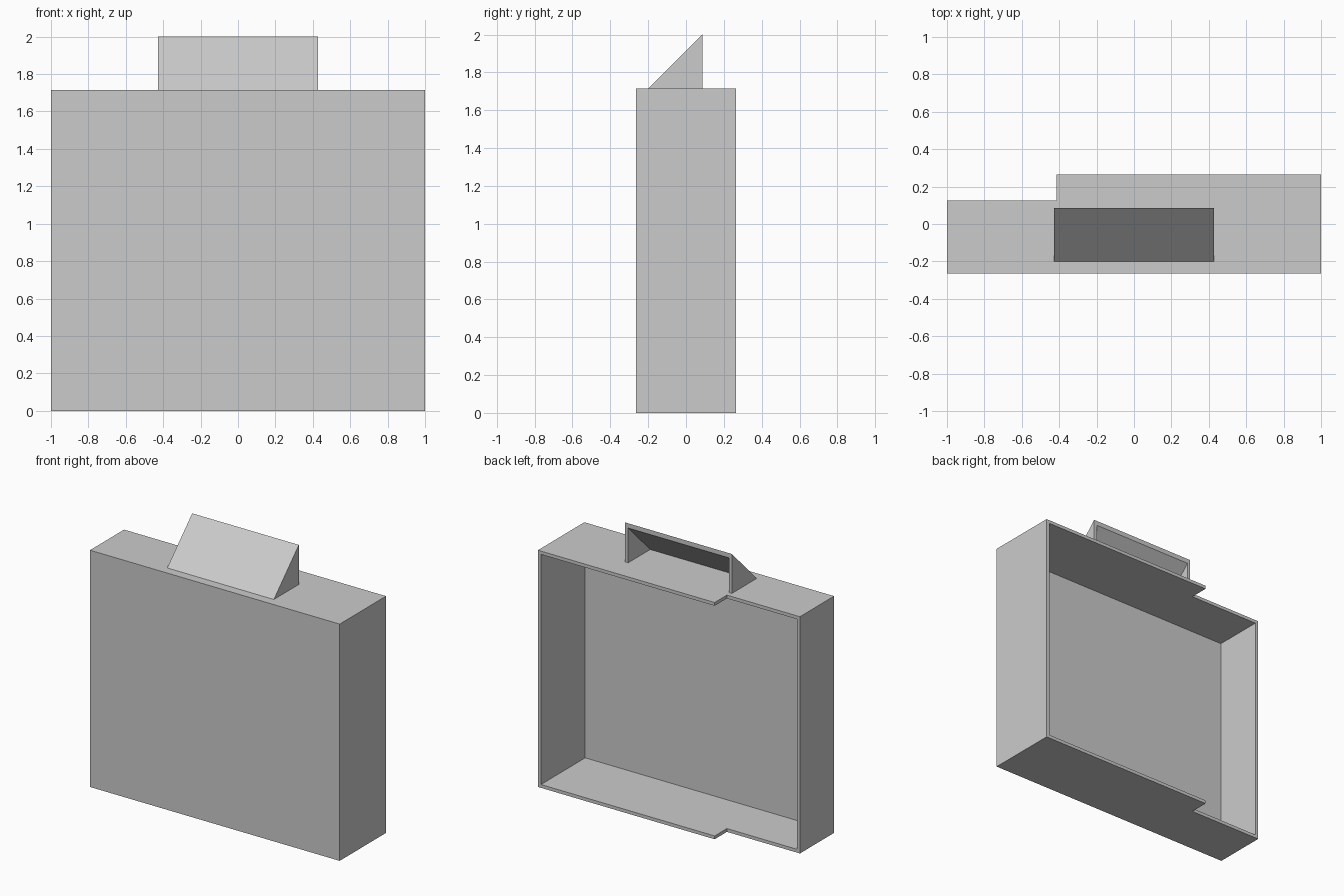
import bpy
import bmesh

cube = bpy.data.objects.get("Cube")
if cube:
    bpy.data.objects.remove(cube, do_unlink=True)

grey = bpy.data.materials.new("plain grey")
grey.use_nodes = True
tone = (0.6, 0.6, 0.6, 1)
grey.diffuse_color = tone
grey.node_tree.nodes["Principled BSDF"].inputs["Base Color"].default_value = tone

WALL = 0.024
HEIGHT = 1.714
FRONT, BACK, STEP = -0.265, 0.265, 0.125


def prism(name, profile, axis, start, end):
    """Extrude a closed 2D profile along x (profile y,z) or z (profile x,y)."""
    def place(p, d):
        return (d, *p) if axis == "x" else (*p, d)
    bm = bmesh.new()
    face = bm.faces.new([bm.verts.new(place(p, start)) for p in profile])
    top = bmesh.ops.extrude_face_region(bm, geom=[face])
    for v in top["geom"]:
        if isinstance(v, bmesh.types.BMVert):
            v.co["xyz".index(axis)] = end
    bmesh.ops.recalc_face_normals(bm, faces=bm.faces)
    mesh = bpy.data.meshes.new(name)
    bm.to_mesh(mesh)
    bm.free()
    mesh.materials.append(grey)
    obj = bpy.data.objects.new(name, mesh)
    bpy.context.collection.objects.link(obj)
    return obj


def hollow(obj, cutter):
    cutter.hide_render = True
    cutter.hide_set(True)
    cutter.display_type = "WIRE"
    mod = obj.modifiers.new("hollow", "BOOLEAN")
    mod.operation = "DIFFERENCE"
    mod.solver = "EXACT"
    mod.object = cutter
    # Bake the cut and drop the cutter
    bpy.context.view_layer.update()
    deps = bpy.context.evaluated_depsgraph_get()
    mesh = bpy.data.meshes.new_from_object(obj.evaluated_get(deps))
    obj.modifiers.clear()
    obj.data = mesh
    bpy.data.objects.remove(cutter, do_unlink=True)


# Open-backed case, shallower along one end
case = prism("case", [(-1, FRONT), (1, FRONT), (1, BACK), (-0.415, BACK),
                      (-0.415, STEP), (-1, STEP)], "z", 0, HEIGHT)
inner = 1 - WALL
hollow(case, prism("case_cutter", [(-inner, FRONT + WALL), (inner, FRONT + WALL),
                                   (inner, 1), (-inner, 1)],
                   "z", WALL, HEIGHT - WALL))

# Wedge hood on top, open at the back
HOOD_FRONT, HOOD_BACK, HOOD_HALF = -0.2, 0.086, 0.427
hood = prism("hood", [(HOOD_FRONT, HEIGHT), (HOOD_BACK, HEIGHT), (HOOD_BACK, 2)],
             "x", -HOOD_HALF, HOOD_HALF)
slab = WALL * 2 ** 0.5  # wall measured along the slope's vertical
drop = 0.1              # cutter overshoot
hollow(hood, prism("hood_cutter", [(HOOD_FRONT + slab - drop, HEIGHT - drop),
                                   (HOOD_BACK + drop, HEIGHT - drop),
                                   (HOOD_BACK + drop, 2 - slab + drop)],
                   "x", WALL - HOOD_HALF, HOOD_HALF - WALL))
